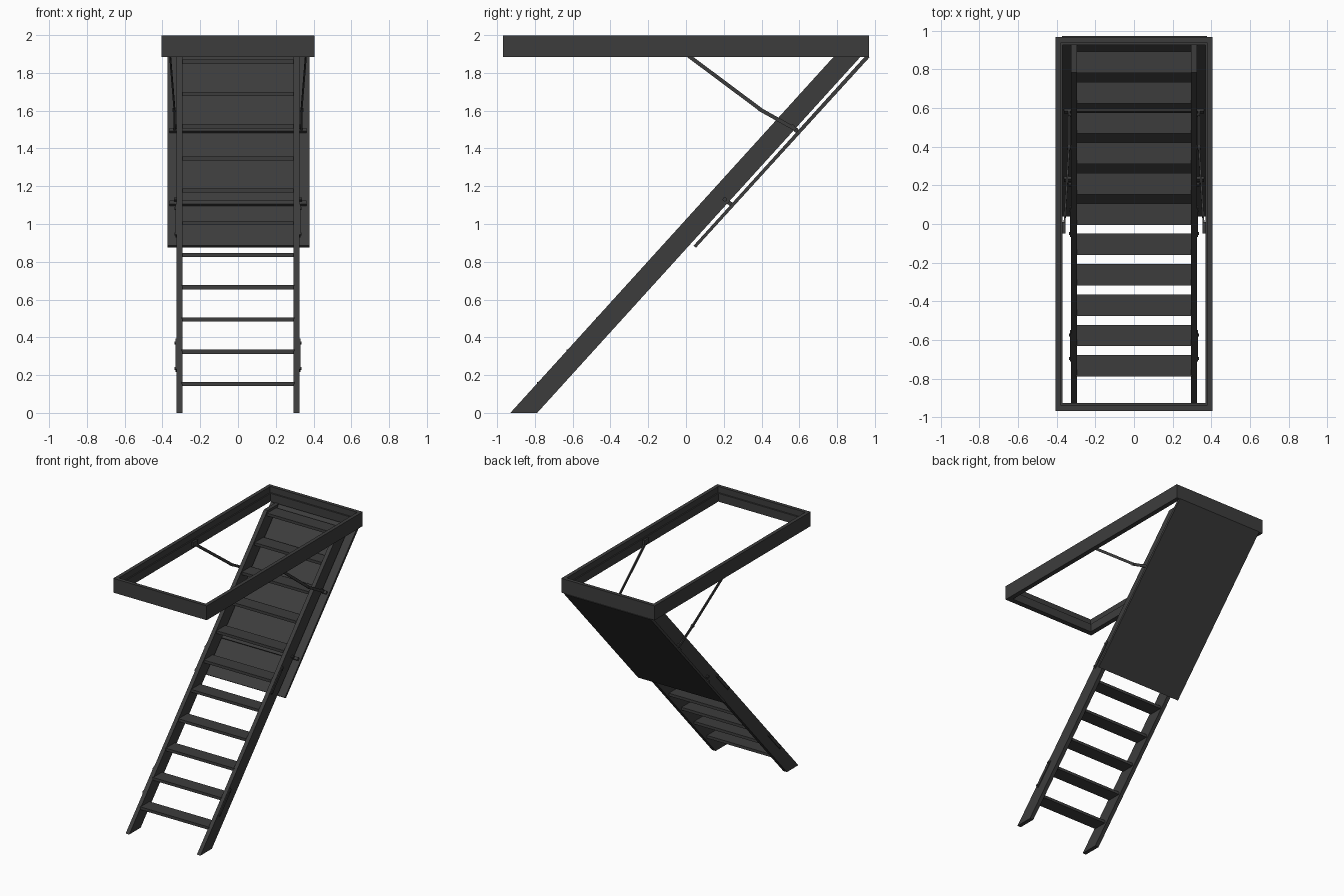
import bpy, bmesh, math
from mathutils import Vector

cube = bpy.data.objects.get("Cube")
if cube:
    bpy.data.objects.remove(cube)

COLOR = (0.046, 0.046, 0.046, 1)
mat = bpy.data.materials.new("charcoal")
mat.use_nodes = True
mat.diffuse_color = COLOR
bsdf = next(n for n in mat.node_tree.nodes if n.type == 'BSDF_PRINCIPLED')
bsdf.inputs["Base Color"].default_value = COLOR
bsdf.inputs["Roughness"].default_value = 0.7


def finish(name, bm):
    bmesh.ops.recalc_face_normals(bm, faces=bm.faces)
    mesh = bpy.data.meshes.new(name)
    bm.to_mesh(mesh)
    bm.free()
    mesh.materials.append(mat)
    ob = bpy.data.objects.new(name, mesh)
    bpy.context.collection.objects.link(ob)
    return ob


def prism(name, profile, x0, x1):
    """Extrude a (y, z) side profile from x0 to x1."""
    bm = bmesh.new()
    face = bm.faces.new([bm.verts.new((x0, y, z)) for y, z in profile])
    out = bmesh.ops.extrude_face_region(bm, geom=[face])
    verts = [g for g in out["geom"] if isinstance(g, bmesh.types.BMVert)]
    bmesh.ops.translate(bm, verts=verts, vec=(x1 - x0, 0, 0))
    return finish(name, bm)


def box(name, x0, x1, y0, y1, z0, z1):
    return prism(name, [(y0, z0), (y1, z0), (y1, z1), (y0, z1)], x0, x1)


def bar(name, a, b, width, thick):
    """Flat bar between two points, thin across x."""
    a, b = Vector(a), Vector(b)
    d = (b - a).normalized()
    side = d.cross(Vector((1, 0, 0))).normalized() * width / 2
    across = Vector((thick / 2, 0, 0))
    bm = bmesh.new()
    rings = [[bm.verts.new(p + s * side + t * across)
              for s, t in ((-1, -1), (1, -1), (1, 1), (-1, 1))] for p in (a, b)]
    for ring in rings:
        bm.faces.new(ring)
    for i in range(4):
        j = (i + 1) % 4
        bm.faces.new((rings[0][i], rings[0][j], rings[1][j], rings[1][i]))
    return finish(name, bm)


def bolt(name, x, y, z, radius, length):
    bm = bmesh.new()
    bmesh.ops.create_cone(bm, cap_ends=True, segments=10, radius1=radius,
                          radius2=radius, depth=length)
    ob = finish(name, bm)
    ob.rotation_euler.y = math.pi / 2
    ob.location = (x, y, z)


SLOPE = 0.908            # y travelled per unit of height
FRONT, REAR = -0.93, -0.788   # stringer edges at floor level
TOP = 1.889

# Ceiling frame with a small inner ledge
W, L, T = 0.406, 0.968, 0.028
for s, side in ((-1, "right"), (1, "left")):
    box(f"frame_{side}", s * W, s * (W - T), -L, L, 1.885, 1.997)
    box(f"frame_ledge_{side}", s * (W - T), s * (W - T - 0.009), -L + T, L - T, 1.885, 1.95)
for s, side in ((-1, "front"), (1, "back")):
    y0, y1 = sorted((s * L, s * (L - T)))
    box(f"frame_{side}", -W + T, W - T, y0, y1, 1.885, 1.997)
    y0, y1 = sorted((s * (L - T), s * (L - T - 0.012)))
    box(f"frame_ledge_{side}", -W + T, W - T, y0, y1, 1.885, 1.95)

# Hatch panel hanging behind the upper flight
prism("hatch_panel", [(0.04, 0.885), (0.053, 0.875), (0.973, 1.884), (0.945, 1.884)],
      -0.372, 0.379)

# Treads
for i in range(11):
    y, z = -0.79 + 0.1572 * i, 0.153 + 0.1706 * i
    box(f"tread_{i + 1}", -0.3, 0.3, y, y + 0.111, z - 0.011, z + 0.011)

# Cross bars joining stringers to the hatch
for n, (y, z) in (("upper", (0.588, 1.492)), ("lower", (0.235, 1.107))):
    prism(f"cross_bar_{n}", [(y - 0.017, z), (y + 0.003, z - 0.017),
                             (y + 0.017, z), (y - 0.003, z + 0.017)], -0.362, 0.362)

for s, side in ((-1, "right"), (1, "left")):
    # Sloping side rails cut level at the floor and at the frame
    prism(f"stringer_{side}", [(FRONT, 0), (REAR, 0), (REAR + SLOPE * TOP, TOP),
                               (FRONT + SLOPE * TOP, TOP)], s * 0.294, s * 0.325)

    # Folding support arms and their end brackets
    x_top, x_low = s * 0.362, s * 0.336
    bar(f"upper_arm_{side}", (x_top, -0.03, 1.923), (x_low, 0.4, 1.602), 0.02, 0.009)
    bar(f"lower_arm_{side}", (x_low, 0.385, 1.61), (x_low, 0.588, 1.497), 0.02, 0.009)
    bolt(f"arm_joint_{side}", x_low, 0.397, 1.603, 0.011, 0.02)
    box(f"arm_bracket_{side}", s * 0.355, s * 0.378, -0.05, 0.01, 1.905, 1.94)

    # Hinges joining the three ladder sections
    for n, z0 in (("lower", 0.235), ("upper", 0.947)):
        ends = [(s * 0.328, FRONT + 0.022 + SLOPE * z, z) for z in (z0 - 0.01, z0 + 0.15)]
        bar(f"{n}_hinge_{side}", *ends, 0.024, 0.006)
        for k, z in enumerate((z0, z0 + 0.135)):
            bolt(f"{n}_hinge_bolt_{side}_{k + 1}", s * 0.331,
                 FRONT + 0.02 + SLOPE * z, z, 0.008, 0.012)
    # Bolts holding the hatch mounts
    for k, (y, z) in enumerate(((0.565, 1.515), (0.205, 1.13))):
        bolt(f"mount_bolt_{side}_{k + 1}", s * 0.332, y, z, 0.011, 0.016)
